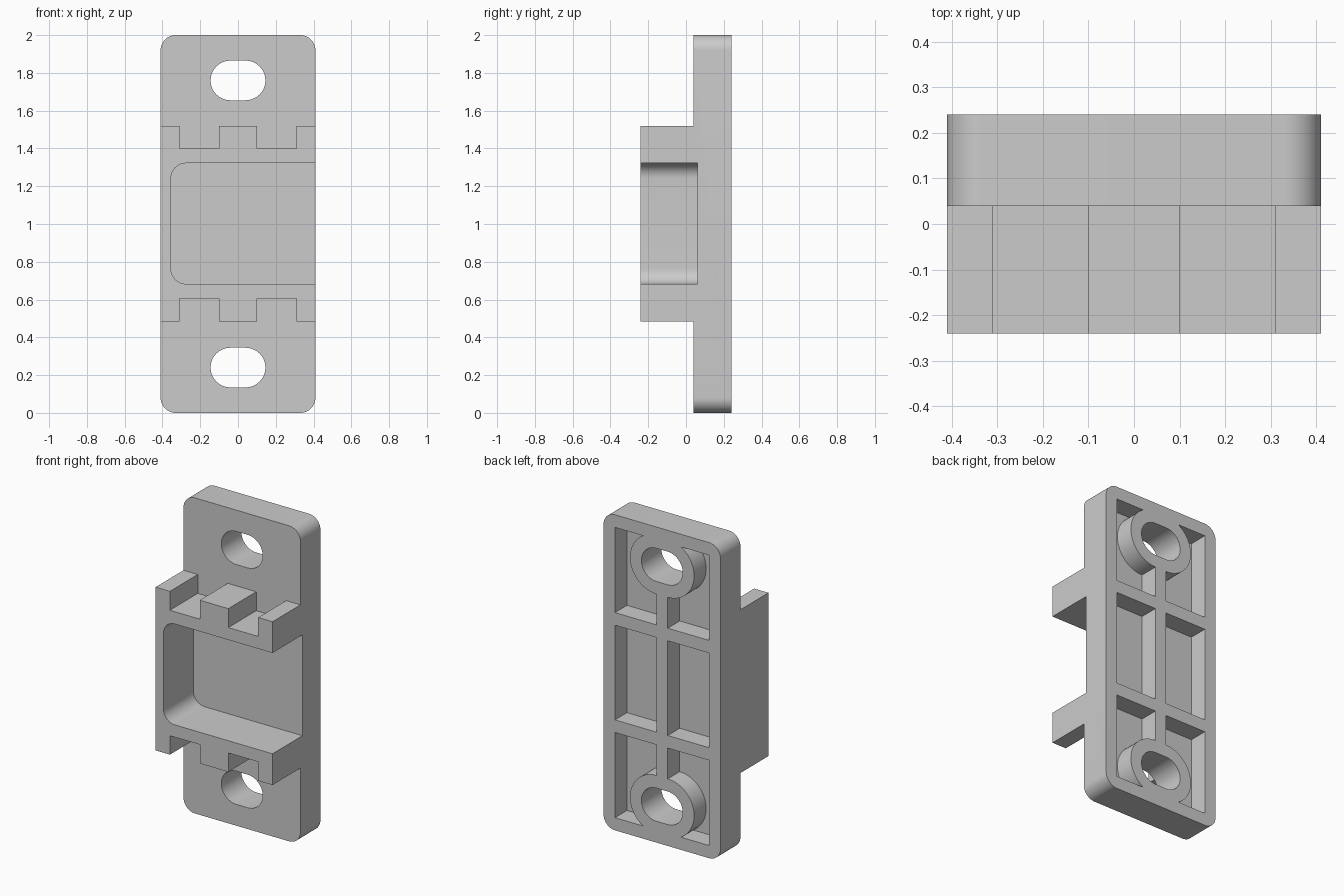
import bpy
import bmesh
from math import sin, cos, pi

cube = bpy.data.objects.get("Cube")
if cube:
    bpy.data.objects.remove(cube, do_unlink=True)

grey = bpy.data.materials.new("light grey plastic")
grey.use_nodes = True
colour = (0.6, 0.6, 0.6, 1)
grey.diffuse_color = colour
grey.node_tree.nodes["Principled BSDF"].inputs["Base Color"].default_value = colour

WALL = 0.08          # thickness of rim, ribs and bosses
HALF_W = 0.41
SLOT_R, SLOT_RUN = 0.105, 0.04
SLOT_Z = (0.24, 1.76)


def rounded(x0, x1, z0, z1, r, steps=12):
    """Rounded rectangle outline in the xz plane."""
    pts = []
    corners = ((x1 - r, z1 - r), (x0 + r, z1 - r), (x0 + r, z0 + r), (x1 - r, z0 + r))
    for q, (cx, cz) in enumerate(corners):
        for i in range(steps + 1):
            a = (q + i / steps) * pi / 2
            p = (cx + r * cos(a), cz + r * sin(a))
            if not pts or abs(p[0] - pts[-1][0]) + abs(p[1] - pts[-1][1]) > 1e-5:
                pts.append(p)
    if abs(pts[0][0] - pts[-1][0]) + abs(pts[0][1] - pts[-1][1]) < 1e-5:
        pts.pop()
    return pts


def slot(cz, r):
    return rounded(-SLOT_RUN - r, SLOT_RUN + r, cz - r, cz + r, r)


def box(x0, x1, z0, z1):
    return [(x0, z0), (x1, z0), (x1, z1), (x0, z1)]


def prism(name, outlines, y0, y1):
    """Extrude one or more separate xz outlines from y0 to y1."""
    bm = bmesh.new()
    for pts in outlines:
        face = bm.faces.new([bm.verts.new((x, y0, z)) for x, z in pts])
        out = bmesh.ops.extrude_face_region(bm, geom=[face])
        for v in out["geom"]:
            if isinstance(v, bmesh.types.BMVert):
                v.co.y = y1
    bmesh.ops.recalc_face_normals(bm, faces=bm.faces)
    mesh = bpy.data.meshes.new(name)
    bm.to_mesh(mesh)
    bm.free()
    mesh.materials.append(grey)
    obj = bpy.data.objects.new(name, mesh)
    bpy.context.collection.objects.link(obj)
    return obj


def combine(target, tool, operation):
    """Apply a boolean and discard the tool."""
    mod = target.modifiers.new(operation.lower(), 'BOOLEAN')
    mod.operation = operation
    mod.solver = 'EXACT'
    mod.object = tool
    bpy.context.view_layer.objects.active = target
    bpy.ops.object.modifier_apply(modifier=mod.name)
    bpy.data.objects.remove(tool, do_unlink=True)


# Back plate with rounded corners
body = prism("mounting_bracket", [rounded(-HALF_W, HALF_W, 0, 2, WALL)], 0.04, 0.24)

# Front block, notched along its top and bottom edges
top = [(HALF_W, 1.52), (0.31, 1.52), (0.31, 1.4), (0.1, 1.4), (0.1, 1.52)]
top += [(-x, z) for x, z in reversed(top)]
bottom = [(x, 2.005 - z) for x, z in reversed(top)]
combine(body, prism("front_block", [top + bottom], -0.24, 0.08), 'UNION')

# Front recess, open on the left side
recess = prism("front_recess", [rounded(-0.355, 0.7, 0.683, 1.322, WALL)], -0.4, 0.06)
combine(body, recess, 'DIFFERENCE')

# Rear pockets: two columns by three rows, leaving rim and ribs
rows = ((WALL, 0.62), (0.7, 1.3), (1.38, 2 - WALL))
columns = ((WALL - HALF_W, -WALL / 2), (WALL / 2, HALF_W - WALL))
pockets = prism("rear_pockets", [box(*c, *r) for c in columns for r in rows], 0.12, 0.3)
bosses = prism("slot_bosses", [slot(z, SLOT_R + WALL) for z in SLOT_Z], 0.1, 0.4)
combine(pockets, bosses, 'DIFFERENCE')
combine(body, pockets, 'DIFFERENCE')

# Screw slots through the plate
slots = prism("screw_slots", [slot(z, SLOT_R) for z in SLOT_Z], -0.1, 0.4)
combine(body, slots, 'DIFFERENCE')

# Smooth the rounded walls, keep the edges sharp
bpy.ops.object.select_all(action='DESELECT')
body.select_set(True)
bpy.context.view_layer.objects.active = body
bpy.ops.object.shade_smooth_by_angle(angle=pi / 6)
